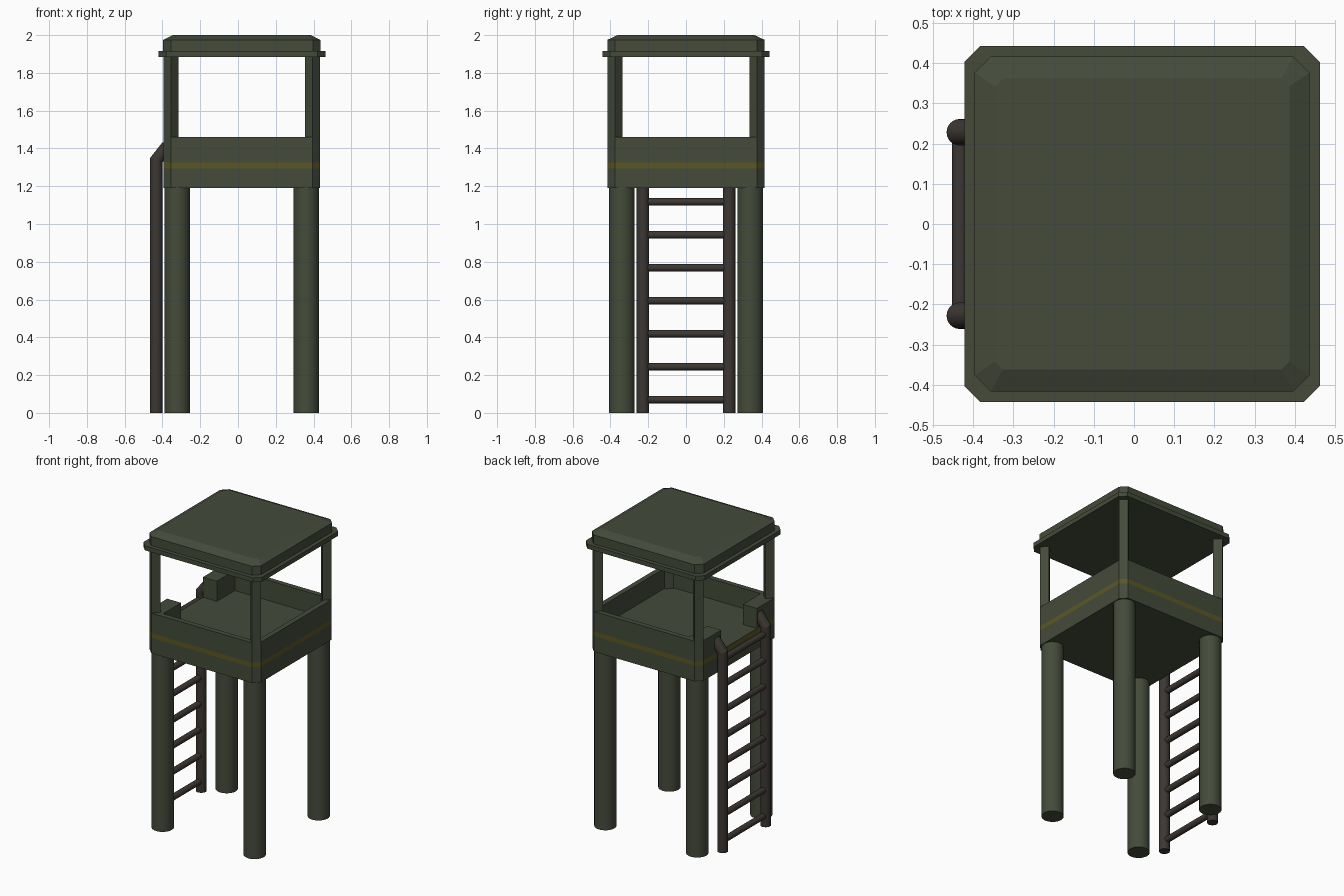
import bpy, bmesh
from math import pi
from mathutils import Vector

if "Cube" in bpy.data.objects:
    bpy.data.objects.remove(bpy.data.objects["Cube"])

CX = 0.02            # cabin centre in x
HX, HY, CH = 0.414, 0.415, 0.04   # cabin half sizes and corner chamfer


def material(name, rgb):
    m = bpy.data.materials.new(name)
    m.diffuse_color = (*rgb, 1)
    m.use_nodes = True
    m.node_tree.nodes["Principled BSDF"].inputs["Base Color"].default_value = m.diffuse_color
    return m


GREEN = material("olive_green", (0.058, 0.070, 0.043))
STRIPE = material("dull_yellow", (0.105, 0.095, 0.018))
DARK = material("dark_brown", (0.046, 0.038, 0.032))


def octagon(hx, hy, c):
    """Rectangle with cut corners, counter-clockwise, centred on the cabin."""
    pts = [(hx, -hy + c), (hx, hy - c), (hx - c, hy), (-hx + c, hy),
           (-hx, hy - c), (-hx, -hy + c), (-hx + c, -hy), (hx - c, -hy)]
    return [(x + CX, y) for x, y in pts]


def loft(name, levels, mats=(GREEN,), bands=()):
    """Stack of (profile, z) loops, capped; bands gives a material per band."""
    bm = bmesh.new()
    loops = [[bm.verts.new((x, y, z)) for x, y in prof] for prof, z in levels]
    n = len(loops[0])
    bm.faces.new(loops[0][::-1])
    bm.faces.new(loops[-1])
    for k, (a, b) in enumerate(zip(loops, loops[1:])):
        for i in range(n):
            j = (i + 1) % n
            f = bm.faces.new((a[i], a[j], b[j], b[i]))
            f.material_index = bands[k] if bands else 0
    bmesh.ops.recalc_face_normals(bm, faces=bm.faces)
    me = bpy.data.meshes.new(name)
    bm.to_mesh(me)
    bm.free()
    for m in mats:
        me.materials.append(m)
    ob = bpy.data.objects.new(name, me)
    bpy.context.collection.objects.link(ob)
    return ob


def cylinder(name, loc, r, length, mat, rot=(0, 0, 0), sides=24):
    bpy.ops.mesh.primitive_cylinder_add(vertices=sides, radius=r, depth=length,
                                        location=loc, rotation=rot)
    ob = bpy.context.object
    ob.name = name
    ob.data.materials.append(mat)
    bpy.ops.object.shade_smooth_by_angle()
    return ob


# Deck with the coloured stripe around its upper edge
body = octagon(HX, HY, CH)
loft("deck", [(body, 1.19), (body, 1.295), (body, 1.325)],
     (GREEN, STRIPE), (0, 1))

# Parapet wall: C-shaped, thickened beside the ladder opening
outer = [(-0.394, 0.19), (-0.394, 0.375), (-0.354, 0.415), (0.394, 0.415), (0.434, 0.375)]
inner = [(-0.29, 0.19), (-0.29, 0.38), (0.384, 0.38), (0.399, 0.365)]
flip = lambda pts: [(x, -y) for x, y in pts]
profile = outer + flip(outer)[::-1] + flip(inner) + inner[::-1]
loft("parapet", [(profile, 1.325), (profile, 1.46)])

# Corner posts (diamond section) and round legs
for sx in (-1, 1):
    for sy in (-1, 1):
        side = ("left", "right")[sx > 0] + ("_front", "_back")[sy > 0]
        px, py = CX + sx * (HX - CH), sy * (HY - CH)
        d = [(px + CH, py), (px, py + CH), (px - CH, py), (px, py - CH)]
        loft("post_" + side, [(d, 1.32), (d, 1.89)])
        cylinder("leg_" + side, (CX + sx * 0.342, sy * 0.34, 0.595), 0.068, 1.19, GREEN)

# Roof: flange and bevelled cap
rim = octagon(HX + 0.028, HY + 0.028, CH)
loft("roof_flange", [(rim, 1.885), (rim, 1.915)])
cap = octagon(HX + 0.002, HY + 0.001, CH)
top = octagon(HX - 0.048, HY - 0.053, 0.02)
loft("roof_cap", [(cap, 1.915), (cap, 1.975), (top, 2.0)])

# Ladder rails: vertical, then mitred in towards the parapet
for y in (-0.228, 0.228):
    rail = cylinder("ladder_rail", (-0.433, y, 0.5), 0.033, 1.0, DARK)
    bm = bmesh.new()
    bm.from_mesh(rail.data)
    upper = [v for v in bm.verts if v.co.z > 0]
    for v in upper:
        v.co.z = 0.837 - 0.36 * v.co.x
    cap_face = [f for f in bm.faces if all(v in upper for v in f.verts)]
    ext = bmesh.ops.extrude_face_region(bm, geom=cap_face)
    bmesh.ops.delete(bm, geom=cap_face, context='FACES_ONLY')
    bmesh.ops.translate(bm, vec=(0.066, 0, 0.084),
                        verts=[g for g in ext["geom"] if isinstance(g, bmesh.types.BMVert)])
    bmesh.ops.recalc_face_normals(bm, faces=bm.faces)
    bm.to_mesh(rail.data)
    bm.free()
    bpy.ops.object.shade_smooth_by_angle()

# Ladder rungs
for i in range(8):
    cylinder("ladder_rung", (-0.433, 0, 0.07 + 0.1745 * i), 0.02, 0.43, DARK,
             (pi / 2, 0, 0), 16)
